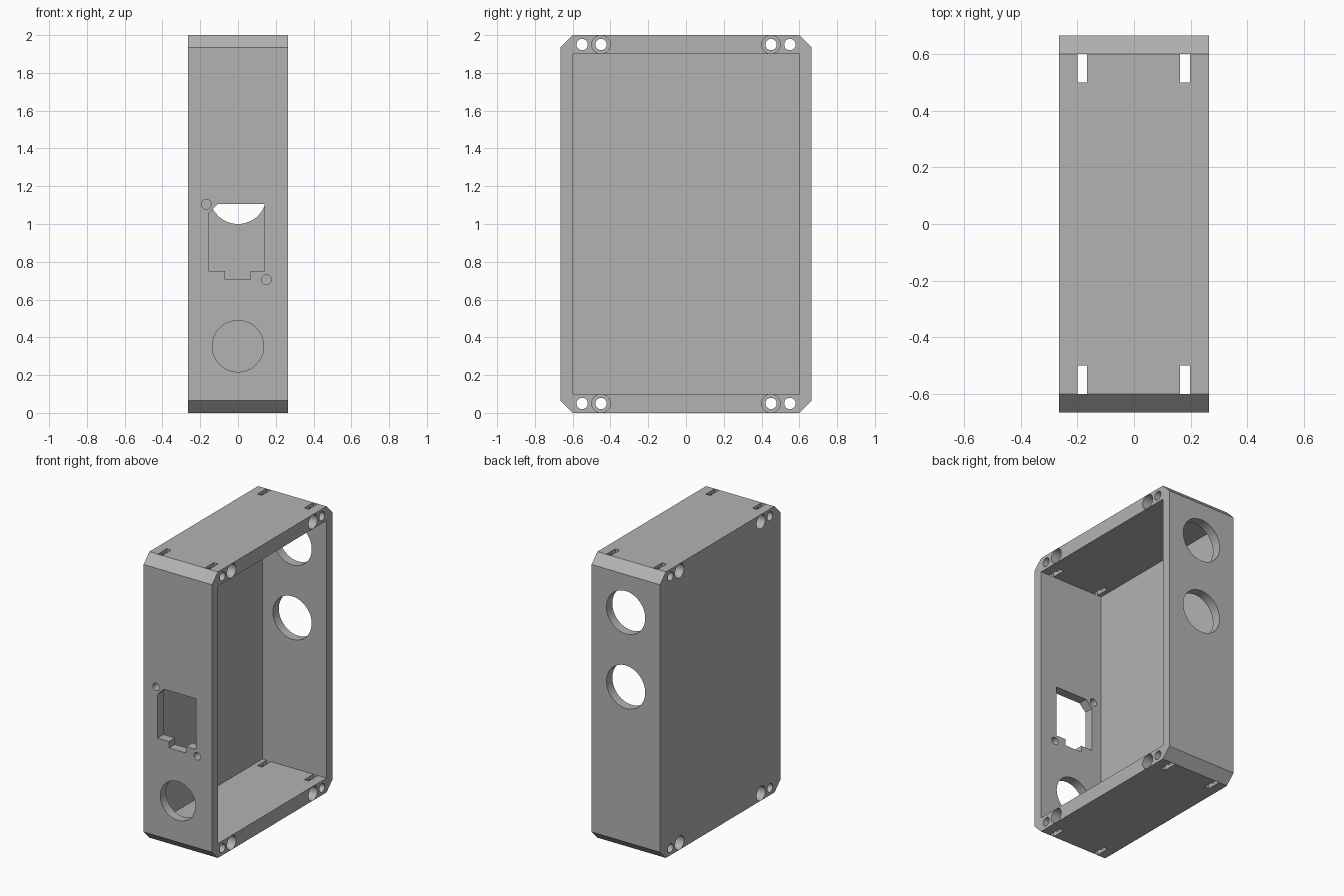
import bpy, bmesh, math
from mathutils import Vector

if "Cube" in bpy.data.objects:
    bpy.data.objects.remove(bpy.data.objects["Cube"])

HX, HY, HZ = 0.265, 0.665, 2.0      # half depth, half width, height
BEVEL, WALL, BACK = 0.065, 0.1, 0.033

grey = bpy.data.materials.new("plain grey")
grey.use_nodes = True
grey.diffuse_color = (0.45, 0.45, 0.45, 1)
grey.node_tree.nodes["Principled BSDF"].inputs["Base Color"].default_value = (0.45, 0.45, 0.45, 1)


def prism(name, outline, offset):
    """Extrude a closed 3D outline along an offset."""
    bm = bmesh.new()
    face = bm.faces.new([bm.verts.new(p) for p in outline])
    moved = bmesh.ops.extrude_face_region(bm, geom=[face])["geom"]
    bmesh.ops.translate(bm, vec=offset, verts=[v for v in moved if isinstance(v, bmesh.types.BMVert)])
    bmesh.ops.recalc_face_normals(bm, faces=bm.faces)
    mesh = bpy.data.meshes.new(name)
    bm.to_mesh(mesh)
    bm.free()
    mesh.materials.append(grey)
    obj = bpy.data.objects.new(name, mesh)
    bpy.context.collection.objects.link(obj)
    return obj


def along_x(name, outline, x0, x1):
    return prism(name, [(x0, y, z) for y, z in outline], Vector((x1 - x0, 0, 0)))


def along_y(name, outline, y0, y1):
    return prism(name, [(x, y0, z) for x, z in outline], Vector((0, y1 - y0, 0)))


def circle(a, b, r, n=48):
    return [(a + r * math.cos(math.tau * i / n), b + r * math.sin(math.tau * i / n)) for i in range(n)]


def rect(a0, b0, a1, b1):
    return [(a0, b0), (a1, b0), (a1, b1), (a0, b1)]


# Chamfered outer body
w, b = HY, BEVEL
case = along_x("case", [(-w + b, 0), (w - b, 0), (w, b), (w, HZ - b),
                        (w - b, HZ), (b - w, HZ), (-w, HZ - b), (-w, b)], -HX, HX)

# Main cavity, open on the left side
inner = HY - BEVEL
cutters = [along_x("cavity_cutter", rect(-inner, WALL, inner, HZ - WALL), BACK - HX, HX + 0.1)]

# Front wall: cable hole, socket opening and its two screw holes
front = (-HY - 0.1, -inner + 0.05)
socket = [(-0.157, 0.75), (-0.068, 0.75), (-0.068, 0.705), (0.065, 0.705), (0.065, 0.75),
          (0.139, 0.75), (0.139, 1.105), (-0.107, 1.105), (-0.157, 1.055)]
for outline in (circle(0, 0.353, 0.136), socket, circle(-0.168, 1.105, 0.026), circle(0.15, 0.705, 0.026)):
    cutters.append(along_y("front_cutter", outline, *front))

# Rear wall: two round ports
for z in (1.15, 1.67):
    cutters.append(along_y("port_cutter", circle(0, z, 0.15), inner - 0.05, HY + 0.1))

# Corner holes, counterbores on both faces, and nut slots
for sy in (-1, 1):
    for z in (WALL / 2, HZ - WALL / 2):
        for y in (0.45, 0.55):
            cutters.append(along_x("screw_cutter", circle(sy * y, z, 0.03, 32), -HX - 0.1, HX + 0.1))
        for sx in (-1, 1):
            cutters.append(along_x("counterbore_cutter", circle(sy * 0.45, z, 0.049, 32),
                                   sx * (HX - 0.1), sx * (HX + 0.1)))
    for x in (-0.2, 0.163):
        base = [(px, py, -0.1) for px, py in rect(x, sy * 0.5, x + 0.034, sy * 0.599)]
        cutters.append(prism("slot_cutter", base, Vector((0, 0, HZ + 0.2))))

# Cut everything out of the body
bpy.context.view_layer.objects.active = case
for cutter in cutters:
    mod = case.modifiers.new("cut", "BOOLEAN")
    mod.operation, mod.solver, mod.object = "DIFFERENCE", "EXACT", cutter
    bpy.ops.object.modifier_apply(modifier=mod.name)
    bpy.data.objects.remove(cutter)

bpy.ops.object.select_all(action="DESELECT")
case.select_set(True)
bpy.ops.object.shade_smooth_by_angle(angle=math.radians(30))
